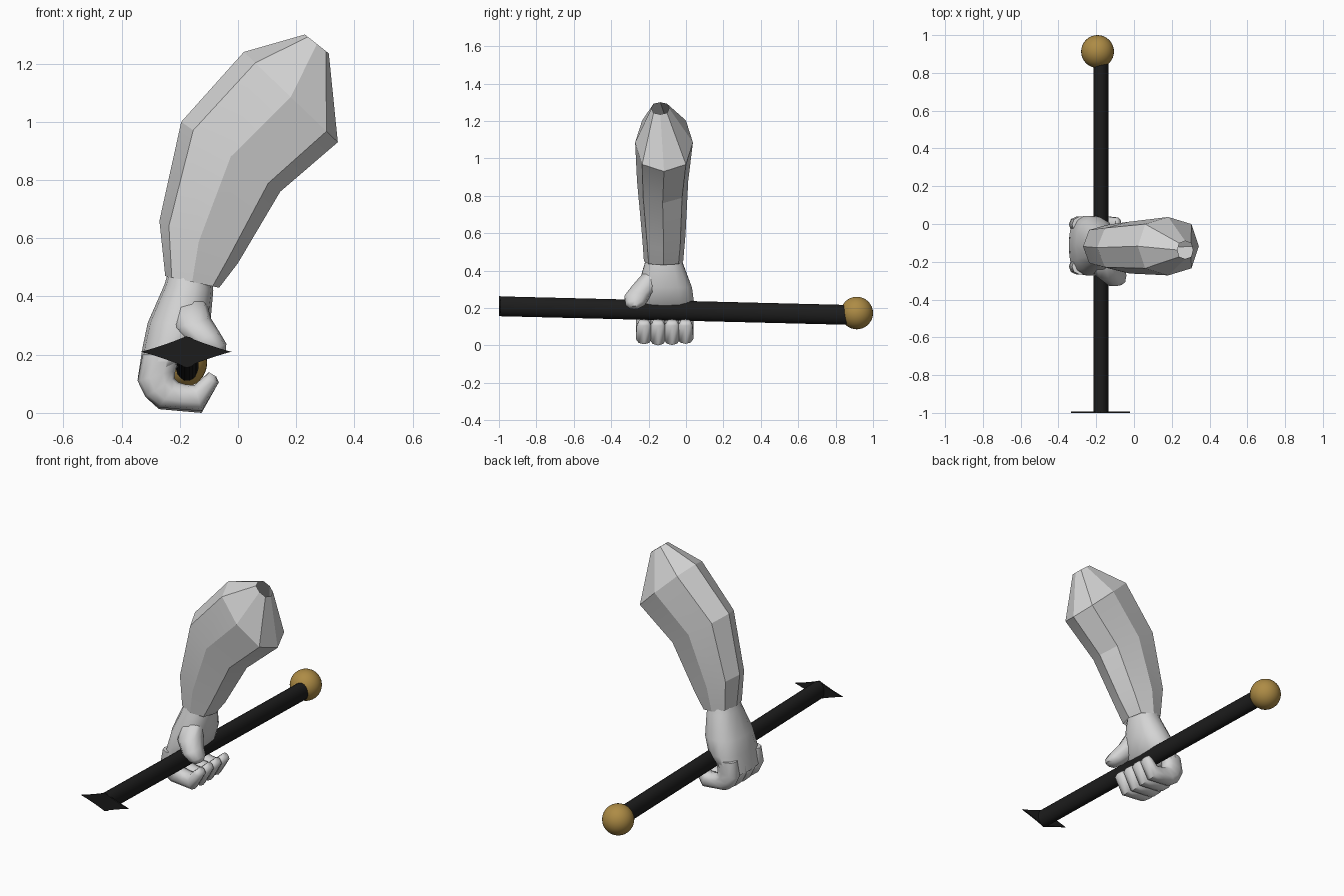
import bpy, bmesh, math
from mathutils import Vector

if "Cube" in bpy.data.objects:
    bpy.data.objects.remove(bpy.data.objects["Cube"])


def material(name, rgb):
    m = bpy.data.materials.new(name)
    m.diffuse_color = (*rgb, 1)
    m.use_nodes = True
    m.node_tree.nodes["Principled BSDF"].inputs["Base Color"].default_value = m.diffuse_color
    return m


GREY = material("light grey", (0.66, 0.66, 0.66))
BLACK = material("black", (0.012, 0.012, 0.012))
GOLD = material("dull gold", (0.42, 0.26, 0.06))


def finish(bm, name, mat, angle):
    bmesh.ops.recalc_face_normals(bm, faces=bm.faces)
    me = bpy.data.meshes.new(name)
    bm.to_mesh(me)
    bm.free()
    me.materials.append(mat)
    ob = bpy.data.objects.new(name, me)
    bpy.context.collection.objects.link(ob)
    bpy.ops.object.select_all(action='DESELECT')
    ob.select_set(True)
    bpy.context.view_layer.objects.active = ob
    bpy.ops.object.shade_smooth_by_angle(angle=math.radians(angle))
    return ob


def squash(v, p):
    return math.copysign(abs(v) ** p, v)


def loft(name, rings, n, mat, angle, power=0.85, caps=(True, True)):
    """Each ring: outer x, z, inner x, z, front y, back y."""
    bm = bmesh.new()
    loops = []
    for ax, az, bx, bz, y0, y1 in rings:
        c = Vector(((ax + bx) / 2, (y0 + y1) / 2, (az + bz) / 2))
        u = Vector(((ax - bx) / 2, 0, (az - bz) / 2))
        v = Vector((0, (y1 - y0) / 2, 0))
        loops.append([bm.verts.new(
            c + u * squash(math.cos(2 * math.pi * i / n), power)
            + v * squash(math.sin(2 * math.pi * i / n), power)) for i in range(n)])
    for a, b in zip(loops, loops[1:]):
        for i in range(n):
            j = (i + 1) % n
            bm.faces.new((a[i], a[j], b[j], b[i]))
    if caps[0]:
        bm.faces.new(loops[0])
    if caps[1]:
        bm.faces.new(loops[-1])
    return finish(bm, name, mat, angle)


# Low-poly sleeve, open at the cuff and at the small hole on top
loft("sleeve", [
    (-0.25, 0.47, -0.065, 0.43, -0.225, -0.015),
    (-0.27, 0.66, 0.0, 0.515, -0.235, -0.003),
    (-0.195, 1.0, 0.145, 0.76, -0.262, 0.012),
    (0.02, 1.24, 0.343, 0.93, -0.272, 0.037),
    (0.23, 1.30, 0.312, 1.235, -0.185, -0.09),
], 8, GREY, 18, 0.8, (False, False))

# Palm, from wrist to knuckles
loft("palm", [
    (-0.235, 0.50, -0.09, 0.47, -0.21, -0.03),
    (-0.253, 0.44, -0.085, 0.42, -0.225, -0.012),
    (-0.31, 0.31, -0.095, 0.31, -0.262, 0.035),
    (-0.328, 0.225, -0.125, 0.225, -0.275, 0.047),
    (-0.345, 0.115, -0.215, 0.15, -0.268, 0.04),
], 14, GREY, 60)

# Four fingers curled under the shaft
for i, (y, drop) in enumerate([(-0.225, 0.006), (-0.15, 0.0), (-0.075, 0.002), (-0.003, 0.008)]):
    a, b = y - 0.045, y + 0.045
    loft("finger_%d" % (i + 1), [
        (-0.328, 0.20, -0.20, 0.20, a, b),
        (-0.345, 0.11, -0.215, 0.145, a, b),
        (-0.318, 0.055, -0.218, 0.12, a, b),
        (-0.272, 0.013 + drop, -0.205, 0.105, a, b),
        (-0.195, 0.006 + drop, -0.18, 0.098, a, b),
        (-0.125, drop, -0.15, 0.095, a, b),
        (-0.066, 0.105, -0.125, 0.118, a + 0.006, b - 0.006),
        (-0.075, 0.125, -0.1, 0.14, a + 0.02, b - 0.02),
    ], 10, GREY, 60)

# Thumb reaching down over the front of the fist
loft("thumb", [
    (-0.24, 0.37, -0.11, 0.39, -0.235, -0.10),
    (-0.22, 0.29, -0.093, 0.325, -0.295, -0.15),
    (-0.16, 0.235, -0.065, 0.28, -0.332, -0.195),
    (-0.115, 0.202, -0.04, 0.238, -0.325, -0.22),
    (-0.085, 0.193, -0.042, 0.21, -0.305, -0.25),
], 10, GREY, 60)

# Long shaft with an oval section, sloping slightly down to the back
bm = bmesh.new()
ends = []
N = 24
for y, z in ((-0.995, 0.209), (0.87, 0.163)):
    ends.append([bm.verts.new((-0.175 + 0.04 * math.cos(2 * math.pi * k / N), y,
                               z + 0.053 * math.sin(2 * math.pi * k / N))) for k in range(N)])
for k in range(N):
    j = (k + 1) % N
    bm.faces.new((ends[0][k], ends[0][j], ends[1][j], ends[1][k]))
bm.faces.new(ends[0])
bm.faces.new(ends[1])
finish(bm, "shaft", BLACK, 30)

# Flat four-pointed plate on the front end
bm = bmesh.new()
outline = []
for k in range(24):
    t = 2 * math.pi * k / 24
    outline.append(bm.verts.new((-0.178 + 0.156 * squash(math.cos(t), 2.2), -1.0,
                                 0.21 + 0.054 * squash(math.sin(t), 2.2))))
face = bm.faces.new(outline)
out = bmesh.ops.extrude_face_region(bm, geom=[face])
for v in out["geom"]:
    if isinstance(v, bmesh.types.BMVert):
        v.co.y += 0.008
finish(bm, "end_plate", BLACK, 20)

# Round knob on the back end
bm = bmesh.new()
bmesh.ops.create_uvsphere(bm, u_segments=32, v_segments=16, radius=0.087)
bmesh.ops.translate(bm, verts=bm.verts, vec=(-0.193, 0.913, 0.173))
finish(bm, "knob", GOLD, 40)
